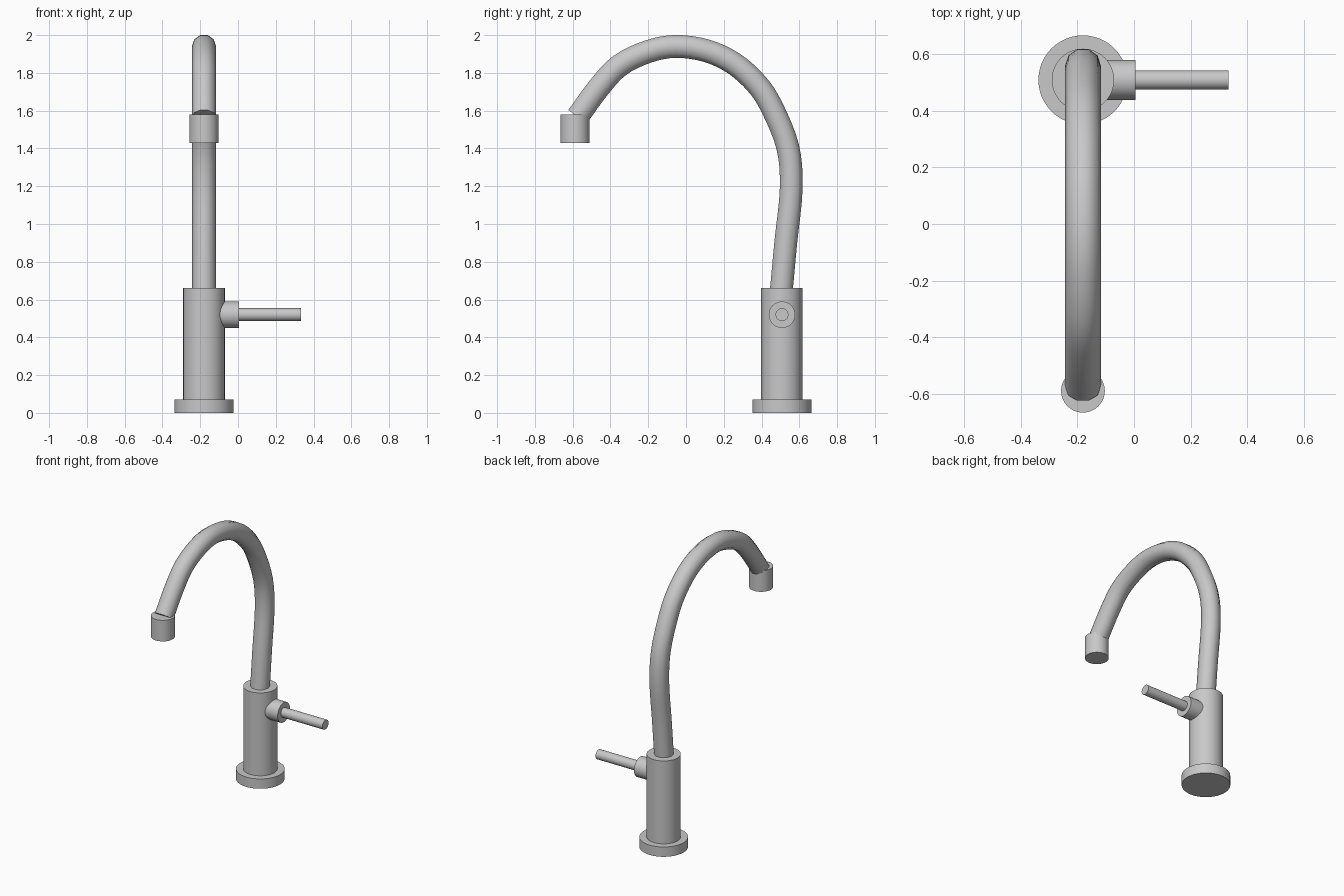
import bpy, bmesh, math
from mathutils import Vector, Matrix

if "Cube" in bpy.data.objects:
    bpy.data.objects.remove(bpy.data.objects["Cube"])

metal = bpy.data.materials.new("brushed grey")
metal.diffuse_color = (0.58, 0.58, 0.59, 1)
metal.use_nodes = True
metal.node_tree.nodes["Principled BSDF"].inputs["Base Color"].default_value = metal.diffuse_color

CX, CY = -0.18, 0.508   # axis of the body


def finish(bm, name):
    bmesh.ops.recalc_face_normals(bm, faces=bm.faces)
    me = bpy.data.meshes.new(name)
    bm.to_mesh(me)
    bm.free()
    ob = bpy.data.objects.new(name, me)
    bpy.context.collection.objects.link(ob)
    me.materials.append(metal)
    bpy.ops.object.select_all(action='DESELECT')
    ob.select_set(True)
    bpy.context.view_layer.objects.active = ob
    bpy.ops.object.shade_smooth_by_angle(angle=math.radians(45))
    return ob


def cylinder(name, start, end, radius, sides=48):
    a, b = Vector(start), Vector(end)
    rot = (b - a).to_track_quat('Z', 'Y').to_matrix().to_4x4()
    bm = bmesh.new()
    bmesh.ops.create_cone(bm, cap_ends=True, segments=sides, radius1=radius,
                          radius2=radius, depth=(b - a).length,
                          matrix=Matrix.Translation((a + b) / 2) @ rot)
    return finish(bm, name)


def smooth_path(pts, steps):
    # Catmull-Rom curve through the points
    p = [2 * pts[0] - pts[1]] + pts + [2 * pts[-1] - pts[-2]]
    out = []
    for i in range(1, len(p) - 2):
        a, b, c, d = p[i - 1:i + 3]
        for s in range(steps):
            t = s / steps
            out.append(0.5 * (2 * b + (c - a) * t + (2 * a - 5 * b + 4 * c - d) * t ** 2
                              + (3 * b - a - 3 * c + d) * t ** 3))
    return out + [pts[-1]]


def tube(name, path, radius, sides):
    bm = bmesh.new()
    rings = []
    side = Vector((1, 0, 0))
    for i, p in enumerate(path):
        tan = (path[min(i + 1, len(path) - 1)] - path[max(i - 1, 0)]).normalized()
        up = tan.cross(side)
        rings.append([bm.verts.new(p + radius * (side * math.cos(a) + up * math.sin(a)))
                      for a in (2 * math.pi * k / sides for k in range(sides))])
    for r, q in zip(rings, rings[1:]):
        for k in range(sides):
            n = (k + 1) % sides
            bm.faces.new((r[k], r[n], q[n], q[k]))
    bm.faces.new(rings[0])
    bm.faces.new(rings[-1])
    return finish(bm, name)


# Base flange and body
cylinder("base_flange", (CX, CY, 0), (CX, CY, 0.07), 0.157)
cylinder("body", (CX, CY, 0.06), (CX, CY, 0.66), 0.11)

# Side handle
cylinder("handle_hub", (CX + 0.03, CY, 0.52), (0.005, CY, 0.52), 0.07)
cylinder("handle_lever", (-0.02, CY, 0.52), (0.333, CY, 0.52), 0.034, 32)

# Gooseneck spout, as (y, z) points along its centre line
profile = [(0.502, 0.62), (0.528, 0.90), (0.557, 1.19), (0.538, 1.41), (0.452, 1.623),
           (0.372, 1.744), (0.253, 1.85), (0.109, 1.917), (-0.055, 1.94),
           (-0.203, 1.912), (-0.35, 1.84), (-0.46, 1.724), (-0.574, 1.568)]
tube("spout", smooth_path([Vector((CX, y, z)) for y, z in profile], 4), 0.0635, 10)

# Nozzle
cylinder("nozzle", (CX, -0.588, 1.43), (CX, -0.588, 1.58), 0.077)
